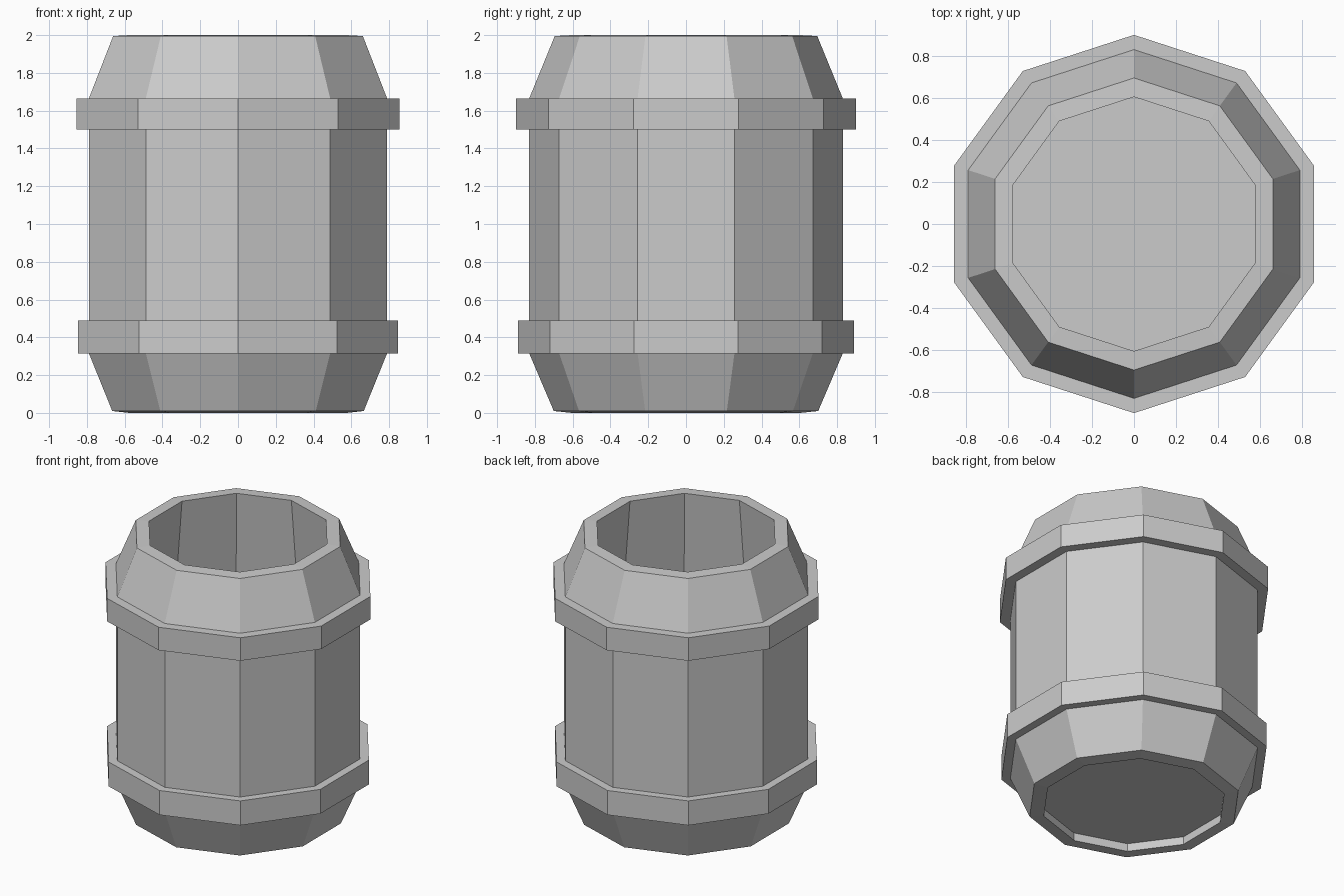
import bpy, math

if "Cube" in bpy.data.objects:
    bpy.data.objects.remove(bpy.data.objects["Cube"])

SIDES = 10


def lathe(name, profile, closed=False):
    """Revolve (radius, z) points into a flat-sided decagonal solid."""
    n = len(profile)
    verts = []
    for r, z in profile:
        for i in range(SIDES):
            a = math.pi / 2 + 2 * math.pi * i / SIDES
            verts.append((r * math.cos(a), r * math.sin(a), z))
    faces = []
    for k in range(n if closed else n - 1):
        a0, b0 = k * SIDES, ((k + 1) % n) * SIDES
        for i in range(SIDES):
            j = (i + 1) % SIDES
            faces.append((a0 + i, a0 + j, b0 + j, b0 + i))
    if not closed:
        faces.append(tuple(reversed(range(SIDES))))
        faces.append(tuple((n - 1) * SIDES + i for i in range(SIDES)))
    mesh = bpy.data.meshes.new(name)
    mesh.from_pydata(verts, [], faces)
    mesh.update()
    obj = bpy.data.objects.new(name, mesh)
    bpy.context.collection.objects.link(obj)
    return obj


# Hollow body: recessed base, tapered ends, straight staves, deep flared interior
lathe("barrel_body", [
    (0.61, 0.06), (0.605, 0.0), (0.70, 0.01), (0.83, 0.315), (0.83, 1.665),
    (0.695, 1.995), (0.605, 2.0), (0.78, 0.30),
])

# Raised hoops around the body
for name, radius, z0, z1 in (("lower_hoop", 0.89, 0.315, 0.49),
                             ("upper_hoop", 0.90, 1.50, 1.665)):
    lathe(name, [(0.82, z0), (radius, z0), (radius, z1), (0.82, z1)], closed=True)
